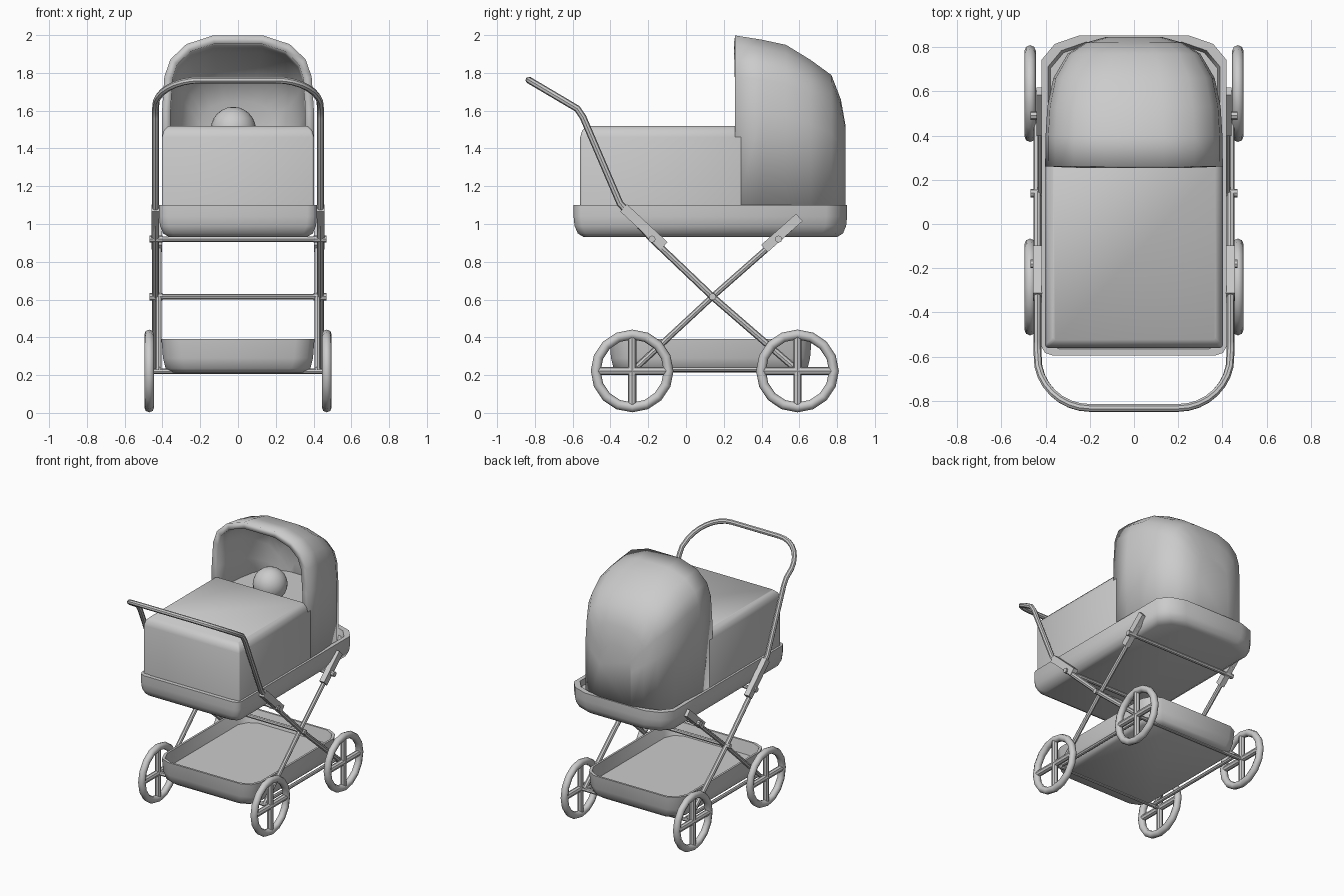
import bpy, bmesh, math
from mathutils import Vector

if "Cube" in bpy.data.objects:
    bpy.data.objects.remove(bpy.data.objects["Cube"])


def smooth(ob, angle=35):
    bpy.ops.object.select_all(action='DESELECT')
    ob.select_set(True)
    bpy.context.view_layer.objects.active = ob
    bpy.ops.object.shade_smooth_by_angle(angle=math.radians(angle))


def loft(name, rings, closed=True, cap_start=True, cap_end=True, angle=50):
    bm = bmesh.new()
    rows = [[bm.verts.new(p) for p in r] for r in rings]
    n = len(rows[0])
    for a, b in zip(rows, rows[1:]):
        for i in range(n if closed else n - 1):
            j = (i + 1) % n
            bm.faces.new((a[i], a[j], b[j], b[i]))
    if cap_start:
        bm.faces.new(rows[0])
    if cap_end:
        bm.faces.new(rows[-1])
    bmesh.ops.recalc_face_normals(bm, faces=bm.faces)
    me = bpy.data.meshes.new(name)
    bm.to_mesh(me)
    bm.free()
    ob = bpy.data.objects.new(name, me)
    bpy.context.collection.objects.link(ob)
    smooth(ob, angle)
    return ob


def tube(name, pts, r):
    cu = bpy.data.curves.new(name, 'CURVE')
    cu.dimensions = '3D'
    cu.bevel_depth = r
    cu.bevel_resolution = 2
    cu.use_fill_caps = True
    sp = cu.splines.new('POLY')
    sp.points.add(len(pts) - 1)
    for q, p in zip(sp.points, pts):
        q.co = (*p, 1)
    ob = bpy.data.objects.new(name, cu)
    bpy.context.collection.objects.link(ob)
    bpy.ops.object.select_all(action='DESELECT')
    ob.select_set(True)
    bpy.context.view_layer.objects.active = ob
    bpy.ops.object.convert(target='MESH')
    smooth(bpy.context.object, 40)


def outline(hx, y0, y1, front, back, inset, z):
    """Rectangle with chamfered corners, front and back chamfers given as (dx, dy)."""
    hx, y0, y1 = hx - inset, y0 + inset, y1 - inset
    right = [(hx - front[0], y0), (hx - front[0] * .3, y0 + front[1] * .3), (hx, y0 + front[1]),
             (hx, y1 - back[1]), (hx - back[0] * .35, y1 - back[1] * .35), (hx - back[0], y1)]
    return [(x, y, z) for x, y in right] + [(-x, y, z) for x, y in reversed(right)]


# lower tub of the carriage with a recessed top
loft("tub", [outline(.418, -.595, .853, (.05, .04), (.17, .11), i, z) for i, z in
             [(.055, .93), (.022, .95), (.005, .99), (0, 1.04), (0, 1.10), (.03, 1.10), (.04, 1.06)]])

# covered front part of the body
loft("cover", [outline(.402, -.56, .30, (.012, .012), (.01, .01), i, z) for i, z in
               [(0, 1.05), (0, 1.46), (.01, 1.495), (.035, 1.52)]])

# hood: arches lofted toward the back, then thickened inward
arch = [(1, 0), (.97, .45), (.89, .68), (.68, .88), (.33, .995)]
stations = [(.26, .402, 2.0, 1.6), (.40, .40, 1.978, 1.59), (.53, .392, 1.95, 1.57),
            (.66, .365, 1.87, 1.53), (.77, .30, 1.79, 1.48), (.82, .22, 1.66, 1.42), (.845, .13, 1.52, 1.35)]
rings = []
for y, w, top, spring in stations:
    half = [(w, y, 1.05)] + [(w * a, y, spring + (top - spring) * b) for a, b in arch]
    rings.append(half + [(-x, yy, z) for x, yy, z in reversed(half)])
hood = loft("hood", rings, closed=False, cap_start=False, angle=60)
bm = bmesh.new()
bm.from_mesh(hood.data)
bm.normal_update()
if max(bm.faces, key=lambda f: f.calc_center_median().y).normal.y < 0:
    bmesh.ops.reverse_faces(bm, faces=bm.faces)
bm.to_mesh(hood.data)
bm.free()
mod = hood.modifiers.new("thickness", 'SOLIDIFY')
mod.thickness = .045
mod.offset = -1

# mattress inside the hood and the sleeping head
loft("mattress", [outline(.375, .25, .80, (.01, .01), (.2, .2), i, z) for i, z in [(0, 1.1), (0, 1.42)]])
bpy.ops.mesh.primitive_uv_sphere_add(segments=20, ring_count=12, radius=.12, location=(-.025, .42, 1.5))
bpy.context.object.name = "head"
smooth(bpy.context.object, 60)

# lower storage basket
loft("basket", [outline(.405, -.405, .665, (.10, .10), (.10, .10), i, z) for i, z in
                [(.045, .215), (.022, .235), (.008, .29), (0, .39), (.015, .39), (.035, .30)]])

# push handle continuing down both sides to the rear axle
half = [(.437, .59, .225), (.437, .14, .615), (.437, -.18, .92), (.437, -.35, 1.11),
        (.437, -.545, 1.565), (.437, -.575, 1.61)]
for k in range(1, 9):
    a = k / 8 * math.pi / 2
    t = math.sin(a)
    half.append((.20 + .237 * math.cos(a), -.60 - .232 * t, 1.625 + .137 * t))
tube("push_handle", half + [(-x, y, z) for x, y, z in reversed(half)], .018)

# side frame pieces
for s, side in ((1, "right"), (-1, "left")):
    tube(f"cross_leg_{side}", [(s * .42, -.285, .22), (s * .42, .14, .615), (s * .42, .56, .985)], .016)
    tube(f"side_rail_{side}", [(s * .415, -.285, .23), (s * .415, .59, .23)], .013)
    for nm, x, a, b in (("front", .437, (-.33, 1.085), (-.115, .885)),
                        ("rear", .422, (.415, .87), (.60, 1.035))):
        d = Vector((0, b[0] - a[0], b[1] - a[1]))
        bpy.ops.mesh.primitive_cube_add(size=1, location=(s * x, (a[0] + b[0]) / 2, (a[1] + b[1]) / 2))
        sleeve = bpy.context.object
        sleeve.name = f"{nm}_sleeve_{side}"
        sleeve.scale = (.04, d.length, .052)
        sleeve.rotation_euler.x = math.atan2(d.z, d.y)

    # bolts at the joints
    for y, z in ((-.18, .92), (.14, .615), (.49, .92)):
        tube(f"bolt_{side}", [(s * .40, y, z), (s * .468, y, z)], .019)

    # spoked wheels
    for y, end in ((-.285, "front"), (.59, "rear")):
        c = Vector((s * .47, y, .222))
        bpy.ops.mesh.primitive_torus_add(major_segments=16, minor_segments=8, major_radius=.193,
                                         minor_radius=.026, location=c, rotation=(0, math.pi / 2, 0))
        wheel = bpy.context.object
        wheel.name = f"{end}_wheel_{side}"
        smooth(wheel, 50)
        for v in (Vector((0, .19, 0)), Vector((0, 0, .19))):
            tube(f"{end}_spoke_{side}", [c - v, c + v], .022)

# crossbars and axles
for nm, y, z in (("front_crossbar", -.18, .92), ("middle_crossbar", .14, .615), ("rear_crossbar", .49, .92),
                 ("front_axle", -.285, .22), ("rear_axle", .59, .22)):
    tube(nm, [(-.46, y, z), (.46, y, z)], .014)
